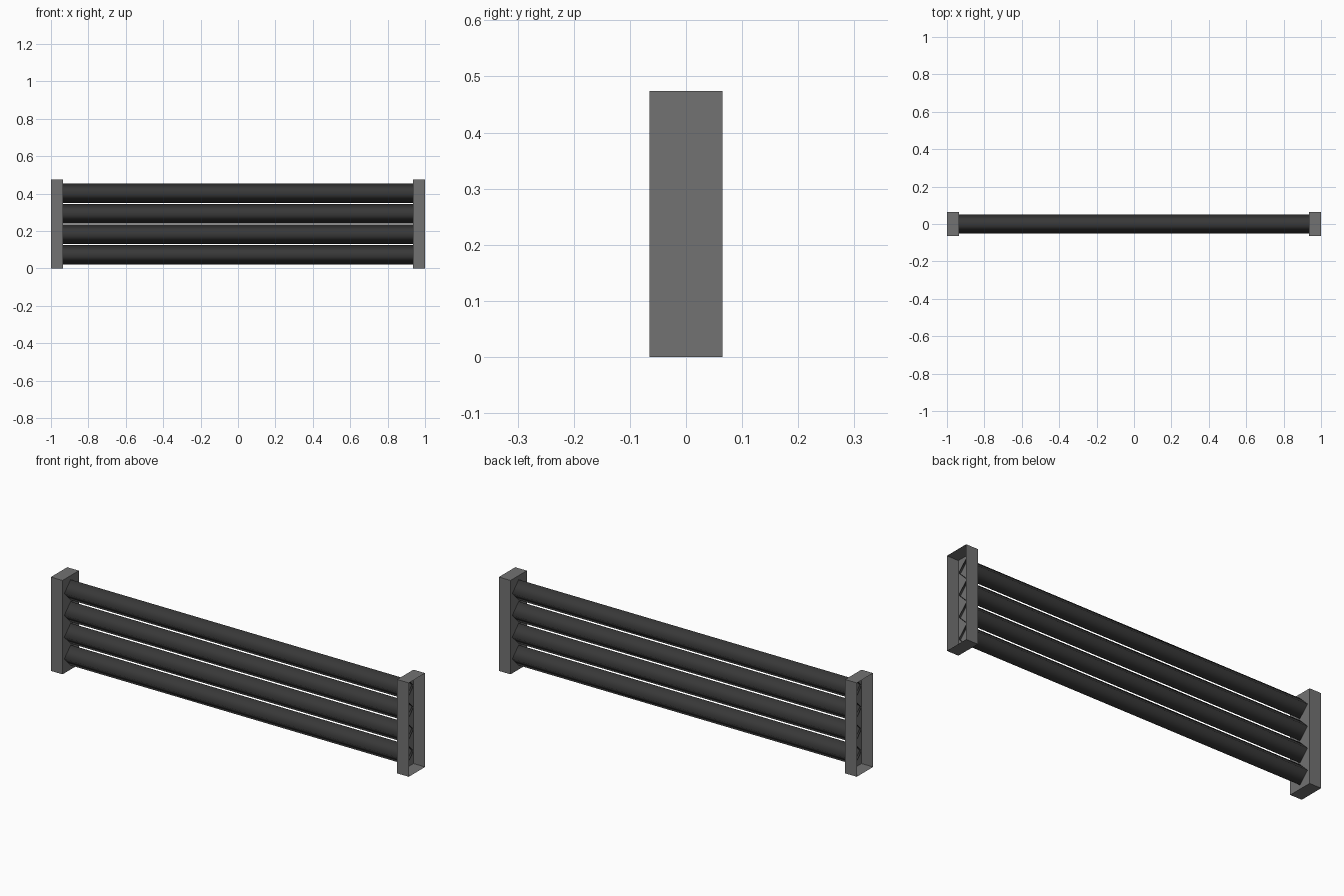
import bpy, bmesh
from mathutils import Matrix

if "Cube" in bpy.data.objects:
    bpy.data.objects.remove(bpy.data.objects["Cube"])

BAR_R, BAR_HALF = 0.0515, 0.945
BAR_Z = [0.072, 0.182, 0.292, 0.402]


def material(name, value):
    mat = bpy.data.materials.new(name)
    mat.diffuse_color = (value, value, value, 1)
    mat.use_nodes = True
    mat.node_tree.nodes["Principled BSDF"].inputs["Base Color"].default_value = mat.diffuse_color
    return mat


def add_object(name, bm, mat, smooth=False):
    mesh = bpy.data.meshes.new(name)
    for f in bm.faces:
        f.smooth = smooth
    bm.to_mesh(mesh)
    bm.free()
    mesh.materials.append(mat)
    ob = bpy.data.objects.new(name, mesh)
    bpy.context.collection.objects.link(ob)
    return ob


dark = material("dark_bar", 0.04)
grey = material("grey_bracket", 0.17)

# End brackets: thin-walled boxes, open on the outer side
for side, label in ((-1, "left"), (1, "right")):
    bm = bmesh.new()
    bmesh.ops.create_cube(bm, size=1, matrix=Matrix.Translation((side * 0.9675, 0, 0.237))
                          @ Matrix.Diagonal((0.065, 0.13, 0.474, 1)))
    outer = [f for f in bm.faces if f.calc_center_median().x * side > 0.99]
    bmesh.ops.delete(bm, geom=outer, context='FACES_ONLY')
    add_object(label + "_end_bracket", bm, grey)

# Four smooth-shaded, four-sided bars, uncapped and poking through the brackets
for i, z in enumerate(BAR_Z):
    bm = bmesh.new()
    bmesh.ops.create_cone(bm, cap_ends=False, segments=4, radius1=BAR_R, radius2=BAR_R,
                          depth=2 * BAR_HALF,
                          matrix=Matrix.Translation((0, 0, z)) @ Matrix.Rotation(1.5707963, 4, 'Y'))
    add_object("bar_%d" % (i + 1), bm, dark, smooth=True)
